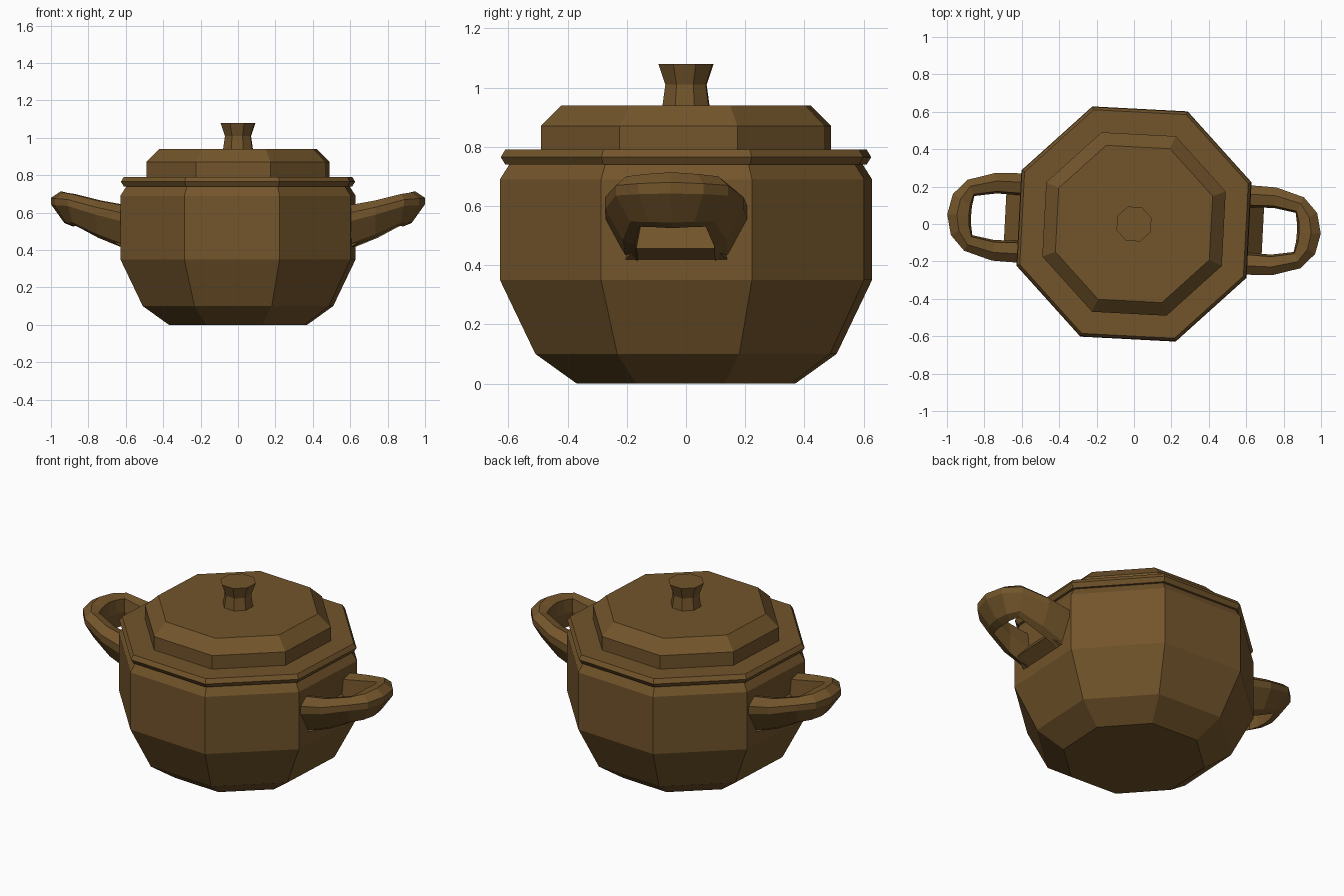
import bpy, bmesh, math
from mathutils import Matrix

if "Cube" in bpy.data.objects:
    bpy.data.objects.remove(bpy.data.objects["Cube"])

mat = bpy.data.materials.new("brown_clay")
mat.diffuse_color = (0.17, 0.09, 0.024, 1)
mat.use_nodes = True
mat.node_tree.nodes["Principled BSDF"].inputs["Base Color"].default_value = mat.diffuse_color
TURN = math.radians(19.5)   # the eight-sided pot is slightly turned


def finish(name, bm):
    bmesh.ops.recalc_face_normals(bm, faces=bm.faces)
    me = bpy.data.meshes.new(name)
    bm.to_mesh(me)
    bm.free()
    me.materials.append(mat)
    ob = bpy.data.objects.new(name, me)
    bpy.context.collection.objects.link(ob)
    return ob


def lathe(name, profile, sides=8):
    bm = bmesh.new()
    rings = [[bm.verts.new((r * math.cos(TURN + math.tau * i / sides),
                            r * math.sin(TURN + math.tau * i / sides), z))
              for i in range(sides)] for r, z in profile]
    for a, b in zip(rings, rings[1:]):
        for i in range(sides):
            j = (i + 1) % sides
            bm.faces.new((a[i], a[j], b[j], b[i]))
    bm.faces.new(rings[0])
    bm.faces.new(rings[-1])
    return finish(name, bm)


def loft(bm, sections):
    rings = [[bm.verts.new(p) for p in s] for s in sections]
    n = len(rings[0])
    for a, b in zip(rings, rings[1:]):
        for i in range(n):
            j = (i + 1) % n
            bm.faces.new((a[i], a[j], b[j], b[i]))
    bm.faces.new(rings[0])
    bm.faces.new(rings[-1])


# Pot, lid rim, lid and knob
lathe("pot_body", [(0.392, 0), (0.54, 0.10), (0.667, 0.35), (0.667, 0.69), (0.632, 0.742)])
lathe("lid_rim", [(0.648, 0.74), (0.664, 0.765), (0.648, 0.79)])
lathe("lid", [(0.52, 0.785), (0.52, 0.87), (0.446, 0.94)])
lathe("lid_knob", [(0.085, 0.935), (0.074, 1.01), (0.099, 1.08)])

# Handle stations: outer (u, v), inner (u, v), bottom z, top z
STATIONS = [((0.58, 0.24), (0.58, 0.12), 0.40, 0.635),
            ((0.75, 0.235), (0.74, 0.125), 0.465, 0.665),
            ((0.90, 0.19), (0.86, 0.105), 0.53, 0.70),
            ((0.975, 0.11), (0.87, 0.05), 0.528, 0.708),
            ((1.0, 0.0), (0.872, 0.0), 0.525, 0.714)]
# Cross-section: fraction from inner to outer, fraction of height
SECTION = [(1, 0.82), (1, 0.62), (0.45, 0.1), (0.08, 0), (0, 0.5), (0.1, 0.92), (0.6, 1)]


def handle(name, angle):
    bm = bmesh.new()
    mirrored = [((o[0], -o[1]), (i[0], -i[1]), lo, hi)
                for o, i, lo, hi in reversed(STATIONS[:-1])]
    loft(bm, [[(i[0] + f * (o[0] - i[0]), i[1] + f * (o[1] - i[1]), lo + g * (hi - lo))
               for f, g in SECTION] for o, i, lo, hi in STATIONS + mirrored])
    # ledge joining both arms against the pot
    loft(bm, [[(0.58, s * 0.19, 0.40), (0.69, s * 0.135, 0.457), (0.60, s * 0.15, 0.56)]
              for s in (-1, 1)])
    bm.transform(Matrix.Rotation(angle, 4, 'Z'))
    return finish(name, bm)


handle("right_handle", math.radians(-3))
handle("left_handle", math.radians(177))
